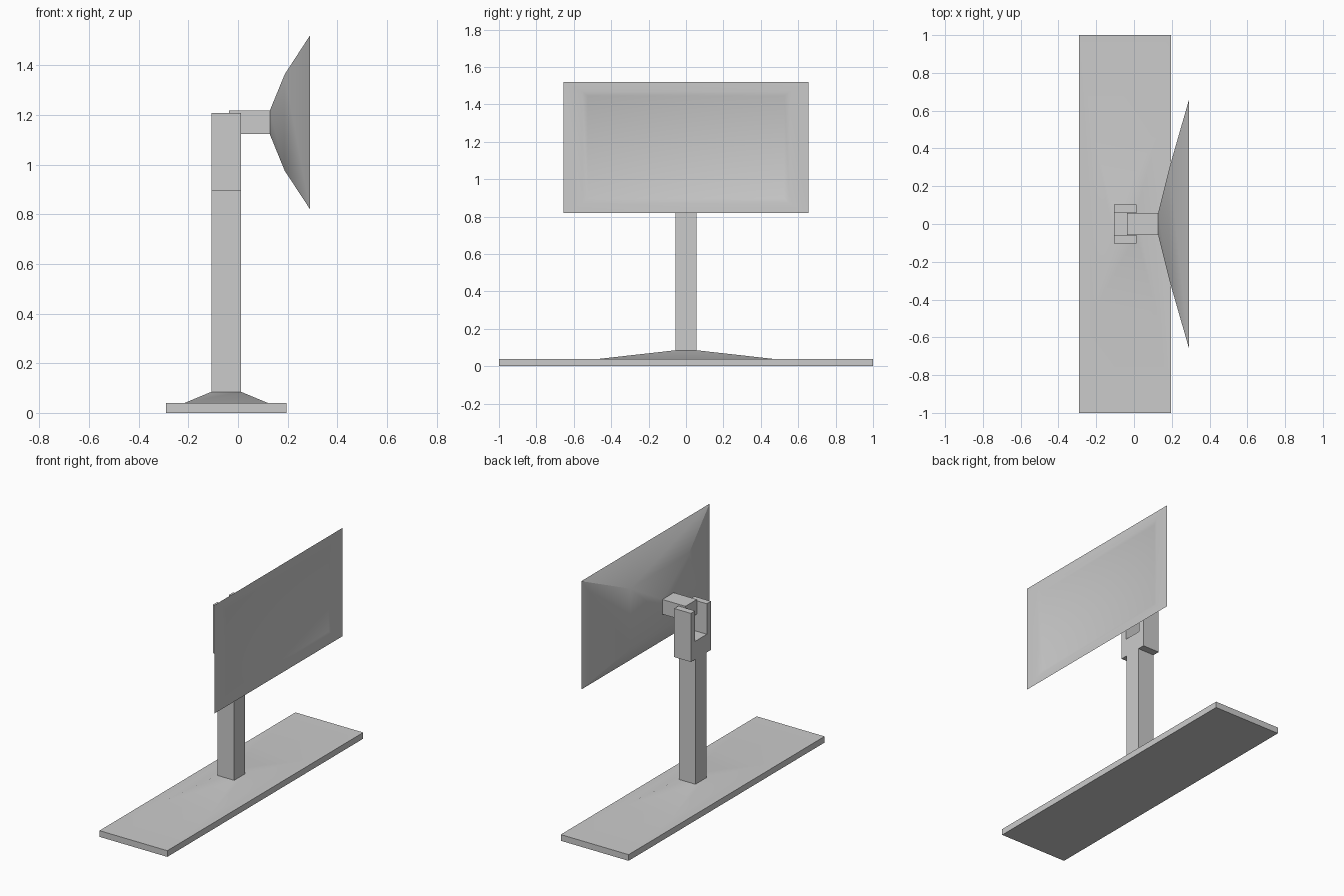
import bpy, bmesh

if "Cube" in bpy.data.objects:
    bpy.data.objects.remove(bpy.data.objects["Cube"])


def make(name, sections, smooth=False):
    """Loft rings of equal length; both ends are capped."""
    bm = bmesh.new()
    rings = [[bm.verts.new(p) for p in s] for s in sections]
    for a, b in zip(rings, rings[1:]):
        n = len(a)
        for i in range(n):
            j = (i + 1) % n
            bm.faces.new((a[i], a[j], b[j], b[i]))
    bm.faces.new(rings[0])
    bm.faces.new(rings[-1])
    bmesh.ops.recalc_face_normals(bm, faces=bm.faces)
    me = bpy.data.meshes.new(name)
    bm.to_mesh(me)
    bm.free()
    ob = bpy.data.objects.new(name, me)
    bpy.context.collection.objects.link(ob)
    if smooth:
        bpy.ops.object.select_all(action='DESELECT')
        ob.select_set(True)
        bpy.context.view_layer.objects.active = ob
        bpy.ops.object.shade_smooth_by_angle(angle=0.6)
    return ob


def flat_ring(x0, x1, y, z):
    return [(x0, -y, z), (x1, -y, z), (x1, y, z), (x0, y, z)]


def upright_ring(x, y, z0, z1):
    return [(x, -y, z0), (x, y, z0), (x, y, z1), (x, -y, z1)]


# base plate with a shallow flare up to the post
make("base", [flat_ring(-0.29, 0.195, 1.0, 0),
              flat_ring(-0.29, 0.195, 1.0, 0.04),
              flat_ring(-0.215, 0.12, 0.46, 0.04),
              flat_ring(-0.107, 0.012, 0.06, 0.085)], smooth=True)

# post
make("post", [flat_ring(-0.107, 0.012, 0.056, 0.085),
              flat_ring(-0.107, 0.012, 0.056, 0.90)])

# U-shaped fork, extruded front to back
u = [(-0.103, 0.893), (0.103, 0.893), (0.103, 1.207), (0.06, 1.207),
     (0.06, 1.01), (-0.06, 1.01), (-0.06, 1.207), (-0.103, 1.207)]
make("fork", [[(x, y, z) for y, z in u] for x in (-0.107, 0.012)])

# neck block joining the fork to the screen
make("neck", [upright_ring(-0.037, 0.058, 1.122, 1.217),
              upright_ring(0.14, 0.058, 1.122, 1.217)])

# screen: flared back, flat rim and shallow recessed panel
make("screen", [upright_ring(0.128, 0.058, 1.122, 1.217),
                upright_ring(0.188, 0.30, 0.975, 1.363),
                upright_ring(0.29, 0.655, 0.82, 1.52),
                upright_ring(0.29, 0.555, 0.87, 1.468),
                upright_ring(0.28, 0.525, 0.897, 1.445)], smooth=True)
